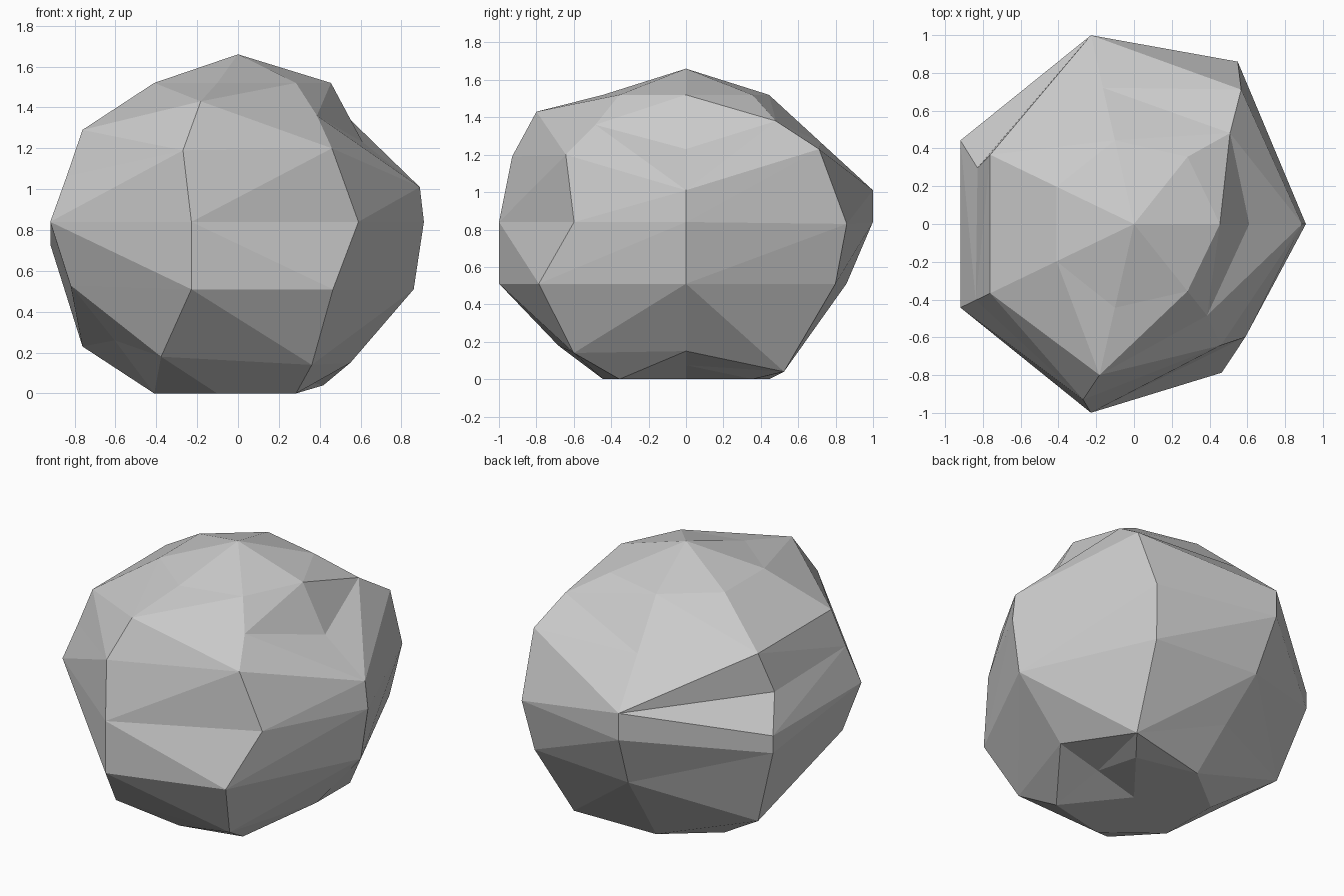
import bpy, bmesh
from math import radians, cos, sin
from mathutils import Vector

if "Cube" in bpy.data.objects:
    bpy.data.objects.remove(bpy.data.objects["Cube"])

# Seven uneven upright profiles: (radius, height, optional twist in degrees)
PROFILES = [
    [(.61, 1.23), (.89, 1.01), (.91, .84), (.86, .51), (.55, .15)],
    [(.70, 1.38, -8), (.91, 1.23), (1.02, .83, 6), (.943, .51, 6.5), (.67, .04)],
    [(.74, 1.265), (1.025, 1.01), (1.025, .84), (.88, .51), (.66, .25)],
    [(.845, 1.29), (.88, 1.04, 6), (1.02, .84), (1.02, .73), (.845, .23)],
    [(.845, 1.29), (.93, 1.065), (1.02, .84), (.91, .53), (.67, .26)],
    [(.82, 1.43), (.968, 1.19, -3.3), (1.025, .84), (1.025, .51), (.78, .18, -16)],
    [(.62, 1.36), (.79, 1.20, -3), (.84, .84, 6), (.914, .51, -8), (.70, .14, -7.5)],
]
N = len(PROFILES)
CENTRE = Vector((0, 0, .8))


def polar(bm, angle, r, z, twist=0):
    a = radians(angle + twist)
    return bm.verts.new((r * cos(a), r * sin(a), z))


bm = bmesh.new()
top = bm.verts.new((0, 0, 1.66))
bottom = bm.verts.new((0, 0, 0))

# Columns share a regular crown ring and a flat base ring, with one base dent
columns = []
for i, profile in enumerate(PROFILES):
    base = (.27, .075) if i == 0 else (.455, 0)
    points = [(.455, 1.52)] + profile + [base]
    columns.append([polar(bm, i * 360 / N, *p) for p in points])


def bulge(p, q):
    return ((p.co + q.co) / 2 - CENTRE).length


# Facets: split each quad along the diagonal that bulges outward
for i in range(N):
    a, b = columns[i], columns[(i + 1) % N]
    bm.faces.new((top, a[0], b[0]))
    bm.faces.new((bottom, b[-1], a[-1]))
    for k in range(len(a) - 1):
        p, q, r, s = a[k], a[k + 1], b[k + 1], b[k]
        if bulge(p, r) > bulge(q, s):
            tris = ((p, q, r), (p, r, s))
        else:
            tris = ((p, q, s), (q, r, s))
        for t in tris:
            bm.faces.new(t)

bmesh.ops.recalc_face_normals(bm, faces=bm.faces)
mesh = bpy.data.meshes.new("rock")
bm.to_mesh(mesh)
bm.free()
rock = bpy.data.objects.new("rock", mesh)
bpy.context.collection.objects.link(rock)
